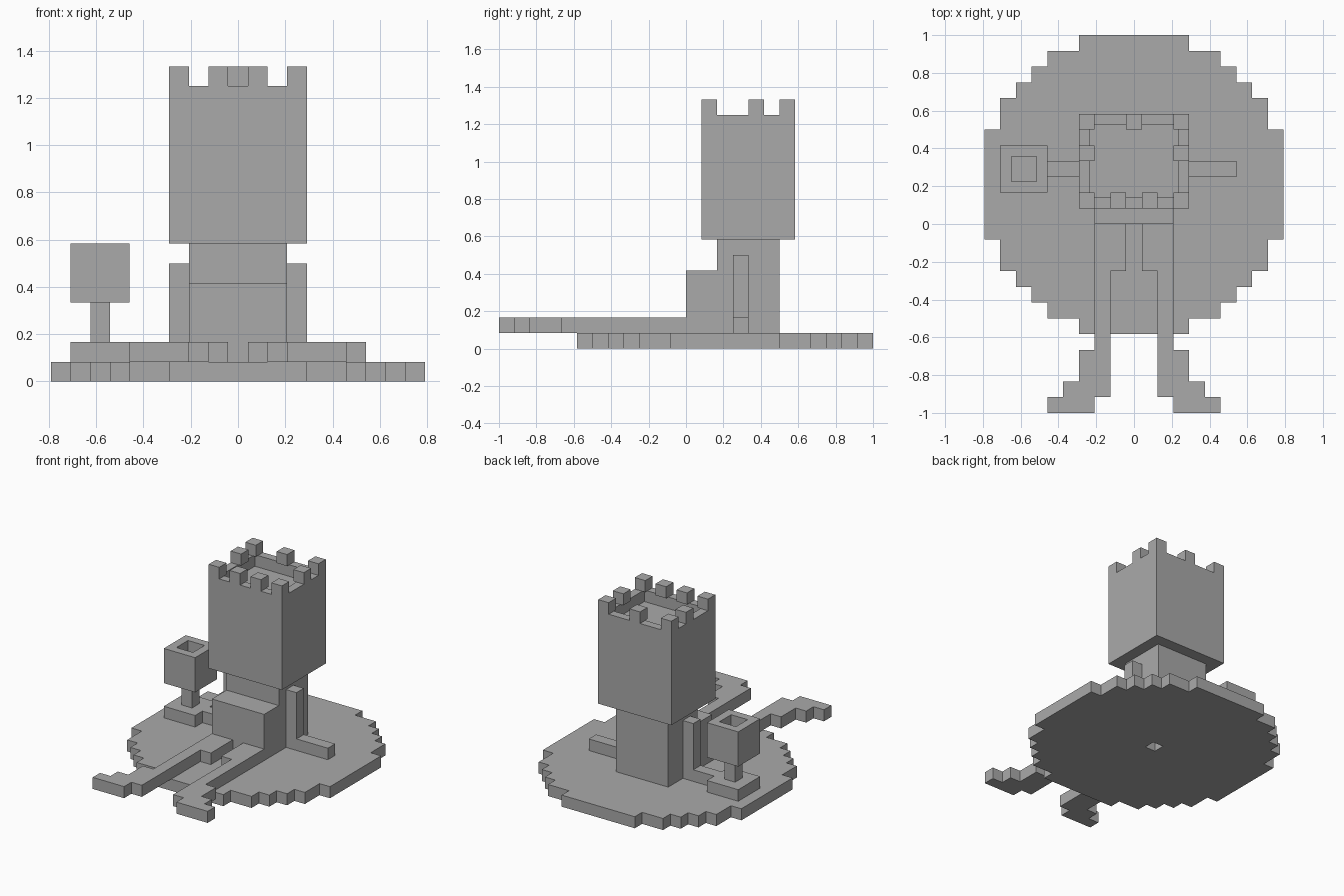
import bpy, bmesh
from mathutils import Vector, Matrix

U = 1 / 12  # size of one block; all part sizes below are in blocks

old = bpy.data.objects.get("Cube")
if old:
    bpy.data.objects.remove(old, do_unlink=True)

stone = bpy.data.materials.new("stone_grey")
stone.use_nodes = True
GREY = (0.4, 0.4, 0.4, 1)
stone.diffuse_color = GREY
stone.node_tree.nodes["Principled BSDF"].inputs["Base Color"].default_value = GREY


def finish(bm, name):
    """Scale the blocks to final units and make a flat shaded object."""
    bmesh.ops.recalc_face_normals(bm, faces=bm.faces)
    bmesh.ops.scale(bm, vec=(U, U, U), verts=bm.verts)
    mesh = bpy.data.meshes.new(name)
    bm.to_mesh(mesh)
    bm.free()
    mesh.materials.append(stone)
    obj = bpy.data.objects.new(name, mesh)
    bpy.context.collection.objects.link(obj)
    return obj


def box(name, x, y, z, recess=0):
    """Box between pairs of bounds, optionally with a rim around a sunken top."""
    bm = bmesh.new()
    bmesh.ops.create_cube(bm, size=1)
    for v in bm.verts:
        v.co = [b[0] if c < 0 else b[1] for c, b in zip(v.co, (x, y, z))]
    if recess:
        top = max(bm.faces, key=lambda f: f.calc_center_median().z)
        bmesh.ops.inset_individual(bm, faces=[top], thickness=1)
        down = bmesh.ops.extrude_discrete_faces(bm, faces=[top])["faces"][0]
        bmesh.ops.translate(bm, vec=(0, 0, -recess), verts=down.verts)
    return finish(bm, name)


def prism(name, points, offset):
    """Extrude a flat outline."""
    bm = bmesh.new()
    face = bm.faces.new([bm.verts.new(p) for p in points])
    ext = bmesh.ops.extrude_face_region(bm, geom=[face])["geom"]
    verts = [g for g in ext if isinstance(g, bmesh.types.BMVert)]
    bmesh.ops.translate(bm, vec=offset, verts=verts)
    return finish(bm, name)


# Stepped round base with a small hole through its centre
HALF_WIDTHS = (9, 9, 9, 9, 8, 8, 7, 6, 5, 3)  # by rows from the middle outward
bm = bmesh.new()
bmesh.ops.create_grid(bm, x_segments=19, y_segments=19, size=9.5,
                      matrix=Matrix.Translation((0, 2.5, 0)))
outside = []
for f in bm.faces:
    c = f.calc_center_median()
    col, row = abs(round(c.x)), abs(round(c.y - 2.5))
    if col > HALF_WIDTHS[row] or col == row == 0:
        outside.append(f)
bmesh.ops.delete(bm, geom=outside, context='FACES')
ext = bmesh.ops.extrude_face_region(bm, geom=bm.faces[:])["geom"]
bmesh.ops.translate(bm, vec=(0, 0, 1),
                    verts=[g for g in ext if isinstance(g, bmesh.types.BMVert)])
bmesh.ops.recalc_face_normals(bm, faces=bm.faces)
bmesh.ops.dissolve_limit(bm, angle_limit=0.02, verts=bm.verts, edges=bm.edges)
finish(bm, "round_base")

# Seated body: side profile with the lap stepping forward
side = [(0, 1), (6, 1), (6, 7), (2, 7), (2, 5), (0, 5)]
prism("body", [(-2.5, y, z) for y, z in side], (5, 0, 0))

# Legs with stepped, turned out feet
leg = [(.5, 0), (2.5, 0), (2.5, -8), (3.5, -8), (3.5, -10), (4.5, -10), (4.5, -11),
       (5.5, -11), (5.5, -12), (2.5, -12), (2.5, -11), (1.5, -11), (1.5, -3), (.5, -3)]
for label, s in (("left", 1), ("right", -1)):
    prism(label + "_leg", [(s * x, y, 1) for x, y in leg], (0, 0, 1))
    # Upper arm standing on a forearm that rests on the base
    box(label + "_upper_arm", sorted((s * 2.5, s * 3.5)), (3, 4), (2, 6))
    reach = 6.5 if s > 0 else 5.5
    box(label + "_forearm", sorted((s * 2.5, s * reach)), (3, 4), (1, 2))

# Square tower head with a sunken roof
box("tower_head", (-3.5, 3.5), (1, 7), (7, 15), recess=1)

# Battlements: corners, two in front, one behind, one on each side
spots = [(x, y) for x in (-3, 3) for y in (1, 4, 6)] + [(-1, 1), (1, 1), (0, 6)]
for i, (x, y) in enumerate(spots):
    box("battlement_%d" % (i + 1), (x - .5, x + .5), (y, y + 1), (15, 16))

# Small block on a stem and foot plate, beside the right hand
box("stand_plate", (-8.5, -5.5), (2, 5), (1, 2))
box("stand_stem", (-7.5, -6.5), (3, 4), (2, 4))
box("stand_block", (-8.5, -5.5), (2, 5), (4, 7), recess=1)
